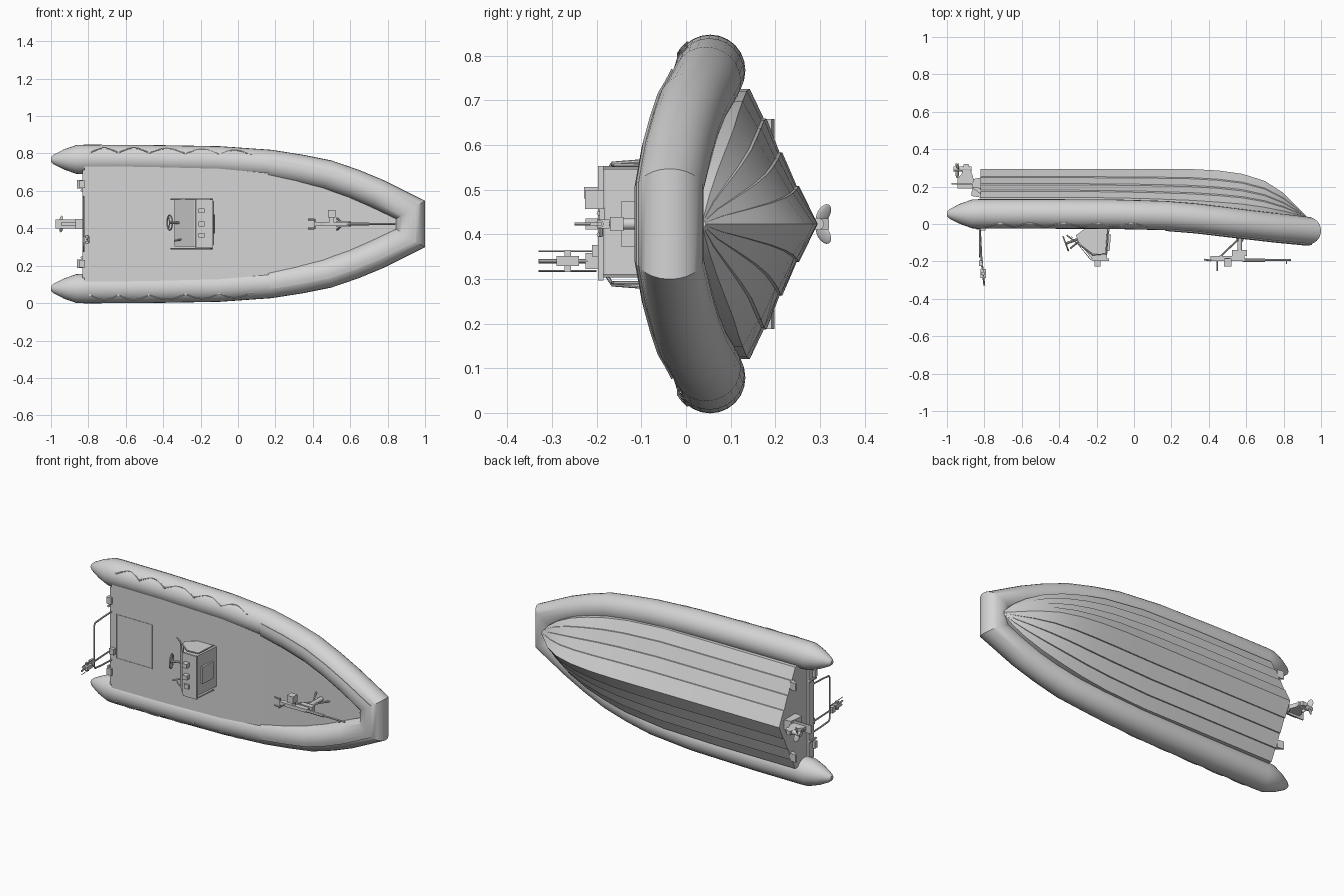
import bpy, bmesh, math
from mathutils import Vector, Matrix

if "Cube" in bpy.data.objects:
    bpy.data.objects.remove(bpy.data.objects["Cube"])

# Boat axes: x forward, y across, z up; TURN lays the boat on its side
TURN = Matrix.Translation((0, 0, 0.423)) @ Matrix.Rotation(math.pi / 2, 4, 'X')
grey = bpy.data.materials.new("light_grey")
grey.diffuse_color = (0.66, 0.66, 0.66, 1)
grey.use_nodes = True
grey.node_tree.nodes["Principled BSDF"].inputs["Base Color"].default_value = grey.diffuse_color


def finish(bm, name, smooth=True):
    bmesh.ops.recalc_face_normals(bm, faces=bm.faces)
    me = bpy.data.meshes.new(name)
    bm.to_mesh(me)
    bm.free()
    me.transform(TURN)
    me.materials.append(grey)
    ob = bpy.data.objects.new(name, me)
    bpy.context.collection.objects.link(ob)
    if smooth:
        bpy.ops.object.select_all(action='DESELECT')
        ob.select_set(True)
        bpy.context.view_layer.objects.active = ob
        bpy.ops.object.shade_smooth_by_angle(angle=math.radians(32))
    return ob


def loft(bm, rings, closed=True, caps=True):
    vs = [[bm.verts.new(p) for p in r] for r in rings]
    n = len(vs[0])
    for a, b in zip(vs, vs[1:]):
        for i in range(n if closed else n - 1):
            j = (i + 1) % n
            bm.faces.new((a[i], a[j], b[j], b[i]))
    if caps:
        bm.faces.new(vs[0])
        bm.faces.new(vs[-1])


def box(name, c, size, rot=0):
    bm = bmesh.new()
    m = Matrix.Translation(c) @ Matrix.Rotation(rot, 4, 'Y') @ Matrix.Diagonal((*size, 1))
    bmesh.ops.create_cube(bm, size=1, matrix=m)
    return finish(bm, name, False)


def rod(name, pts, r, sides=8):
    """Round bar through a list of points."""
    bm = bmesh.new()
    pts = [Vector(p) for p in pts]
    rings = []
    for i, p in enumerate(pts):
        t = (pts[min(i + 1, len(pts) - 1)] - pts[max(i - 1, 0)]).normalized()
        a = t.orthogonal() if i == 0 else a - t * a.dot(t)
        a.normalize()
        b = t.cross(a)
        rings.append([p + (a * math.cos(k * math.tau / sides) + b * math.sin(k * math.tau / sides)) * r
                      for k in range(sides)])
    loft(bm, rings)
    return finish(bm, name)


def prism(name, outline, half, y=0):
    """Side outline (x, z) widened across the boat."""
    bm = bmesh.new()
    loft(bm, [[(x, y + s * half, z) for x, z in outline] for s in (-1, 1)])
    return finish(bm, name, False)


# Inflatable collar: x, across, up, radius
half_path = [(-1.0, .343, -.054, .012), (-.985, .344, -.054, .026), (-.93, .345, -.054, .054),
             (-.865, .345, -.054, .077), (-.82, .345, -.054, .079), (-.5, .344, -.054, .079),
             (-.1, .337, -.052, .079), (.17, .319, -.045, .078), (.33, .294, -.032, .078),
             (.48, .264, -.014, .078), (.62, .217, .003, .077), (.75, .163, .018, .077),
             (.925, .077, .036, .075)]


def collar_rings(path, angles, extras):
    rings = []
    for i, (x, y, z, r) in enumerate(path):
        p = Vector((x, y))
        d1 = (p - Vector(path[i - 1][:2])).normalized() if i else None
        d2 = (Vector(path[i + 1][:2]) - p).normalized() if i < len(path) - 1 else None
        d1, d2 = d1 or d2, d2 or d1
        t = (d1 + d2).normalized()
        n = Vector((-t.y, t.x)) / max(t.dot(d1), .5)
        rings.append([(x + n.x * (r + e) * math.cos(a), y + n.y * (r + e) * math.cos(a),
                       z + (r + e) * math.sin(a)) for a, e in zip(angles, extras)])
    return rings


path = half_path + [(x, -y, z, r) for x, y, z, r in reversed(half_path)]
bm = bmesh.new()
loft(bm, collar_rings(path, [k * math.tau / 24 for k in range(24)], [0] * 24))
finish(bm, "inflatable_collar")

# Raised rubbing pad on the forward collar
arc = [math.radians(a) for a in range(70, 176, 15)]
bm = bmesh.new()
loft(bm, collar_rings(path[7:-7], arc + arc[::-1], [.005] * len(arc) + [-.004] * len(arc)))
finish(bm, "bow_pad")

# Hull with stepped strakes: x, keel depth, half width, chine depth
stations = [(-.82, .295, .302, .135), (-.3, .295, .302, .135), (.05, .295, .298, .128),
            (.3, .294, .275, .118), (.45, .286, .247, .108), (.58, .268, .212, .098),
            (.7, .230, .168, .082), (.8, .165, .115, .064), (.87, .095, .064, .05), (.92, .045, .012, .038)]
strakes = [(0, 0), (.28, .26), (.283, .295), (.53, .495), (.533, .535),
           (.78, .715), (.783, .755), (1, .95), (1, 1.08)]
bm = bmesh.new()
rings = []
for x, k, w, c in stations:
    side = [(x, w * t, -(k + (c - k) * v)) for t, v in strakes] + [(x, w * .97, 0)]
    rings.append([(a, -b, z) for a, b, z in reversed(side[1:])] + side)
loft(bm, rings, closed=False)
finish(bm, "hull")

# Deck between the tubes, rising slightly to the bow: x, half width, height
edge = [(-.822, .31, .015), (-.1, .305, .015), (.17, .28, .016), (.48, .208, .02),
        (.75, .11, .027), (.87, .055, .03)]
bm = bmesh.new()
loft(bm, [[(x, -y, z), (x, y, z)] for x, y, z in edge], closed=False, caps=False)
finish(bm, "deck", False)
box("transom_top", (-.826, 0, -.008), (.012, .58, .046))

# Deck hatch seams
for y in (-.123, .137):
    box("hatch_seam_long", (-.673, y, .015), (.235, .004, .005))
for x in (-.79, -.555):
    box("hatch_seam_cross", (x, .007, .015), (.004, .26, .005))

# Grab ropes looped along both tubes
nodes = [-.79, -.64, -.475, -.28, -.1, .07]
for s in (1, -1):
    pts = []
    for a, b in zip(nodes, nodes[1:]):
        for k in range(9):
            f = k / 9
            x = a + (b - a) * f
            cy = .344 - max(0, x + .5) * .024
            off = .036 + .026 * math.sin(math.pi * f)
            pts.append((x, s * (cy + off), -.053 + math.sqrt(.079 ** 2 - off ** 2)))
    rod("grab_rope", pts, .0035, 6)
    for x in nodes:
        box("rope_anchor", (x, s * (.38 - max(0, x + .5) * .024), .017), (.011, .009, .006))

# Console with sloped dash, front hatch and top details
prism("console", [(-.13, .015), (-.145, .18), (-.155, .192), (-.215, .192), (-.235, .175),
                  (-.30, .09), (-.31, .06), (-.25, .015)], .118, .005)
prism("dash_panel", [(-.235, .19), (-.225, .195), (-.33, .07), (-.34, .06)], .125, .005)
prism("console_cap", [(-.135, .185), (-.135, .197), (-.225, .197), (-.23, .185)], .128, .002)
box("console_hatch", (-.133, 0, .10), (.012, .10, .09), -.08)
for y, h in ((-.06, .21), (0, .225), (.07, .228)):
    box("console_instrument", (-.195, y, (h + .19) / 2), (.03, .025, h - .19))
for s in (1, -1):
    rod("console_rail", [(-.14, s * .132, .03), (-.15, s * .132, .16), (-.22, s * .132, .165),
                         (-.36, s * .132, .06)], .004)

# Steering wheel and throttle
hub = Vector((-.365, .007, .105))
u, v = Vector((0, 1, 0)), Vector((.35, 0, .94)).normalized()
ring = [hub + (u * math.cos(k * math.tau / 20) + v * math.sin(k * math.tau / 20)) * .04 for k in range(21)]
rod("steering_wheel", ring, .004, 6)
for k in range(3):
    a = k * math.tau / 3 + math.pi / 2
    rod("wheel_spoke", [hub, hub + (u * math.cos(a) + v * math.sin(a)) * .04], .003, 6)
rod("steering_column", [hub, (-.27, .007, .07)], .007)
rod("throttle_lever", [(-.29, -.08, .09), (-.34, -.09, .13)], .005)

# Stern hoop rail
rod("stern_hoop", [(-.825, -.145, -.02), (-.825, -.14, .10), (-.825, -.135, .165), (-.825, -.12, .175),
                   (-.825, .12, .175), (-.825, .135, .165), (-.825, .14, .10), (-.825, .145, -.02)], .005)
# Stern mast with three prongs
rod("mast", [(-.825, -.083, 0), (-.815, -.083, .2), (-.80, -.083, .33)], .005)
box("mast_head", (-.805, -.083, .265), (.03, .022, .05))
box("mast_bar", (-.808, -.083, .265), (.015, .05, .015))
box("mast_bracket", (-.818, -.083, .21), (.02, .035, .03))
for y in (-.105, -.061):
    rod("mast_prong", [(-.81, y, .20), (-.80, y, .33)], .002, 6)

# Transom fittings, trim tabs and cleats
for s in (1, -1):
    box("transom_cleat", (-.832, s * .212, .015), (.03, .04, .025))
    rod("tie_post", [(-.835, s * .18, -.03), (-.835, s * .18, .03)], .007)
    prism("trim_tab", [(-.82, -.192), (-.86, -.198), (-.86, -.19), (-.82, -.16)], .023, s * .212)
box("transom_box", (-.81, -.083, .02), (.03, .035, .03))

# Stern drive
prism("drive_mount", [(-.81, -.14), (-.81, -.25), (-.86, -.24), (-.87, -.15)], .028)
prism("drive_leg", [(-.85, -.19), (-.86, -.25), (-.885, -.32), (-.91, -.32), (-.92, -.27),
                    (-.945, -.24), (-.945, -.19)], .012)
box("drive_plate", (-.905, 0, -.215), (.14, .05, .007))
rod("drive_hub", [(-.87, 0, -.295), (-.965, 0, -.295)], .014, 12)
for k in range(3):
    bm = bmesh.new()
    m = (Matrix.Translation((-.945, 0, -.295)) @ Matrix.Rotation(k * math.tau / 3, 4, 'X')
         @ Matrix.Translation((0, 0, .026)) @ Matrix.Rotation(.6, 4, 'Z') @ Matrix.Diagonal((.004, .017, .024, 1)))
    bmesh.ops.create_uvsphere(bm, u_segments=12, v_segments=8, radius=1, matrix=m)
    finish(bm, "propeller_blade")

# Bow pedestal with swivel-mounted barrel
rod("pedestal", [(.565, 0, .015), (.565, 0, .14)], .013, 12)
for x, y in ((.62, 0), (.53, .03), (.53, -.03)):
    rod("pedestal_leg", [(x, y, .02), (.565, 0, .11)], .005)
box("swivel_cradle", (.565, 0, .155), (.08, .032, .03))
box("receiver", (.50, 0, .185), (.18, .02, .028))
box("side_box", (.50, .055, .205), (.04, .042, .042))
box("side_bracket", (.50, .022, .188), (.02, .03, .012))
rod("barrel", [(.58, 0, .193), (.84, 0, .193)], .005)
rod("barrel_sleeve", [(.58, 0, .193), (.70, 0, .193)], .009)
box("barrel_sight", (.815, 0, .203), (.006, .006, .024))
rod("handle_bar", [(.41, -.028, .19), (.41, .028, .19)], .004)
for s in (1, -1):
    rod("grip", [(.41, s * .024, .195), (.375, s * .024, .19)], .005)
rod("elevation_strut", [(.57, 0, .07), (.46, 0, .175)], .005)
rod("hanging_pin", [(.445, 0, .18), (.445, 0, .25)], .003, 6)
rod("bow_post", [(.84, 0, .01), (.84, 0, .05)], .005)
